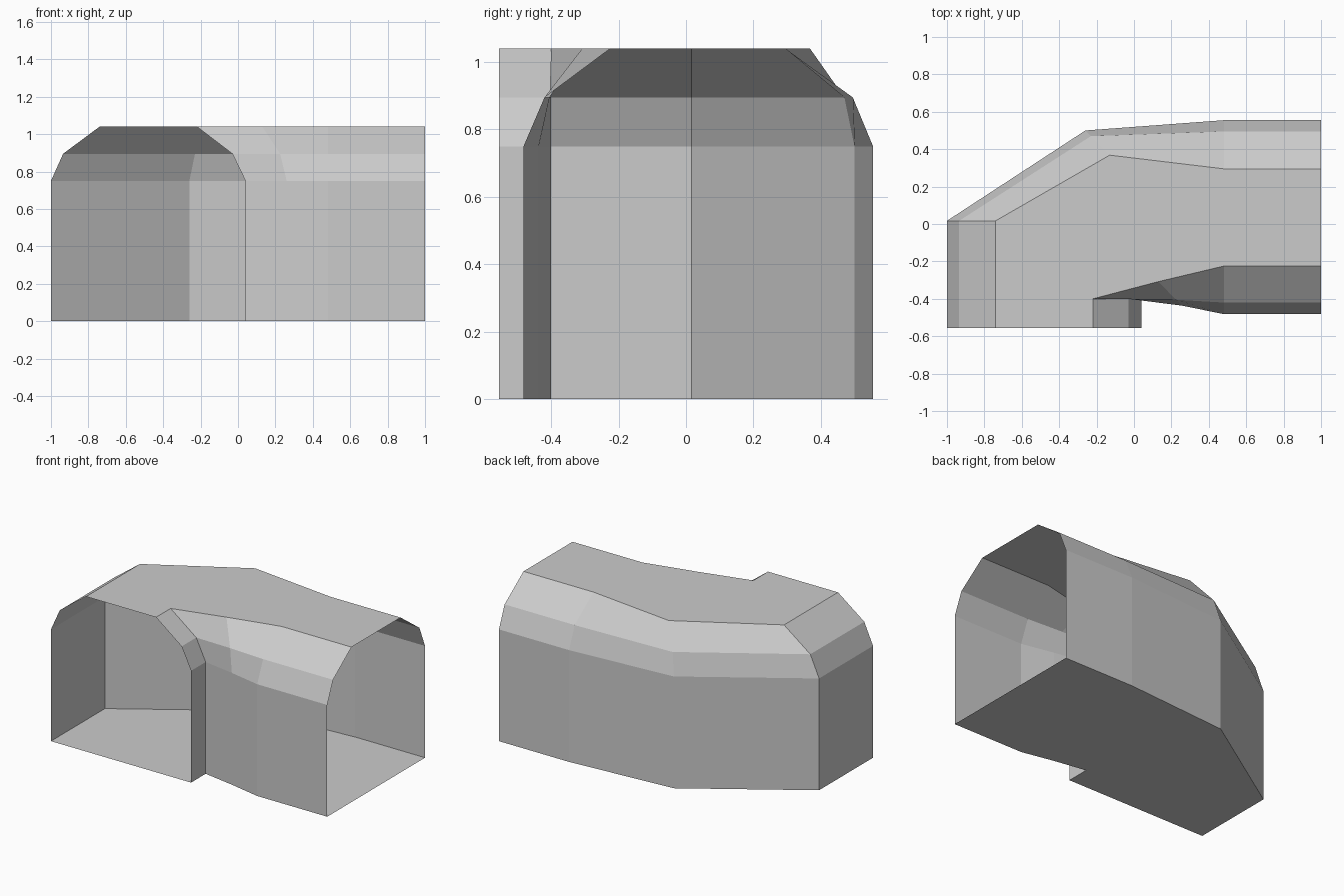
import bpy
import bmesh

cube = bpy.data.objects.get("Cube")
if cube:
    bpy.data.objects.remove(cube, do_unlink=True)

# One flat grey for the whole shell
grey = bpy.data.materials.new("light_grey")
grey.use_nodes = True
colour = (0.6, 0.6, 0.6, 1)
grey.diffuse_color = colour
grey.node_tree.nodes["Principled BSDF"].inputs["Base Color"].default_value = colour

# Heights of the floor, wall top, chamfer break and roof
FLOOR, WALL, BREAK, ROOF = 0, 0.75, 0.895, 1.04

# Stations along the bend: (outer wall, break, roof), (inner wall, break, roof)
stations = [
    (((-1, -0.555), (-0.935, -0.555), (-0.74, -0.555)),
     ((0.04, -0.555), (-0.03, -0.555), (-0.22, -0.555))),
    (((-1, 0.017), (-0.935, 0.017), (-0.74, 0.017)),
     ((0.04, -0.4), (-0.03, -0.4), (-0.22, -0.4))),
    (((-0.26, 0.5), (-0.23, 0.47), (-0.13, 0.368)),
     ((0.26, -0.437), (0.225, -0.405), (0.13, -0.308))),
    (((0.48, 0.555), (0.48, 0.495), (0.48, 0.295)),
     ((0.48, -0.482), (0.48, -0.42), (0.48, -0.225))),
    (((1, 0.555), (1, 0.495), (1, 0.295)),
     ((1, -0.482), (1, -0.42), (1, -0.225))),
]


def side(points):
    """Stack one side of a cross-section from the floor to the roof."""
    wall, chamfer, roof = points
    return [(*wall, FLOOR), (*wall, WALL), (*chamfer, BREAK), (*roof, ROOF)]


# Loft the cross-sections into a thin shell, open at both ends
bm = bmesh.new()
rings = [[bm.verts.new(p) for p in side(outer) + side(inner)[::-1]]
         for outer, inner in stations]
for a, b in zip(rings, rings[1:]):
    for i in range(len(a)):
        j = (i + 1) % len(a)
        bm.faces.new((a[i], a[j], b[j], b[i]))

# Merge the flat floor and roof into single panels
flat = [e for e in bm.edges if len(e.link_faces) == 2
        and all(abs(f.normal.z) > 0.999 for f in e.link_faces)]
bm.normal_update()
flat = [e for e in bm.edges if len(e.link_faces) == 2
        and all(abs(f.normal.z) > 0.999 for f in e.link_faces)]
bmesh.ops.dissolve_edges(bm, edges=flat, use_verts=False)

mesh = bpy.data.meshes.new("tunnel_bend")
bm.to_mesh(mesh)
bm.free()
mesh.materials.append(grey)
tunnel = bpy.data.objects.new("tunnel_bend", mesh)
bpy.context.collection.objects.link(tunnel)
